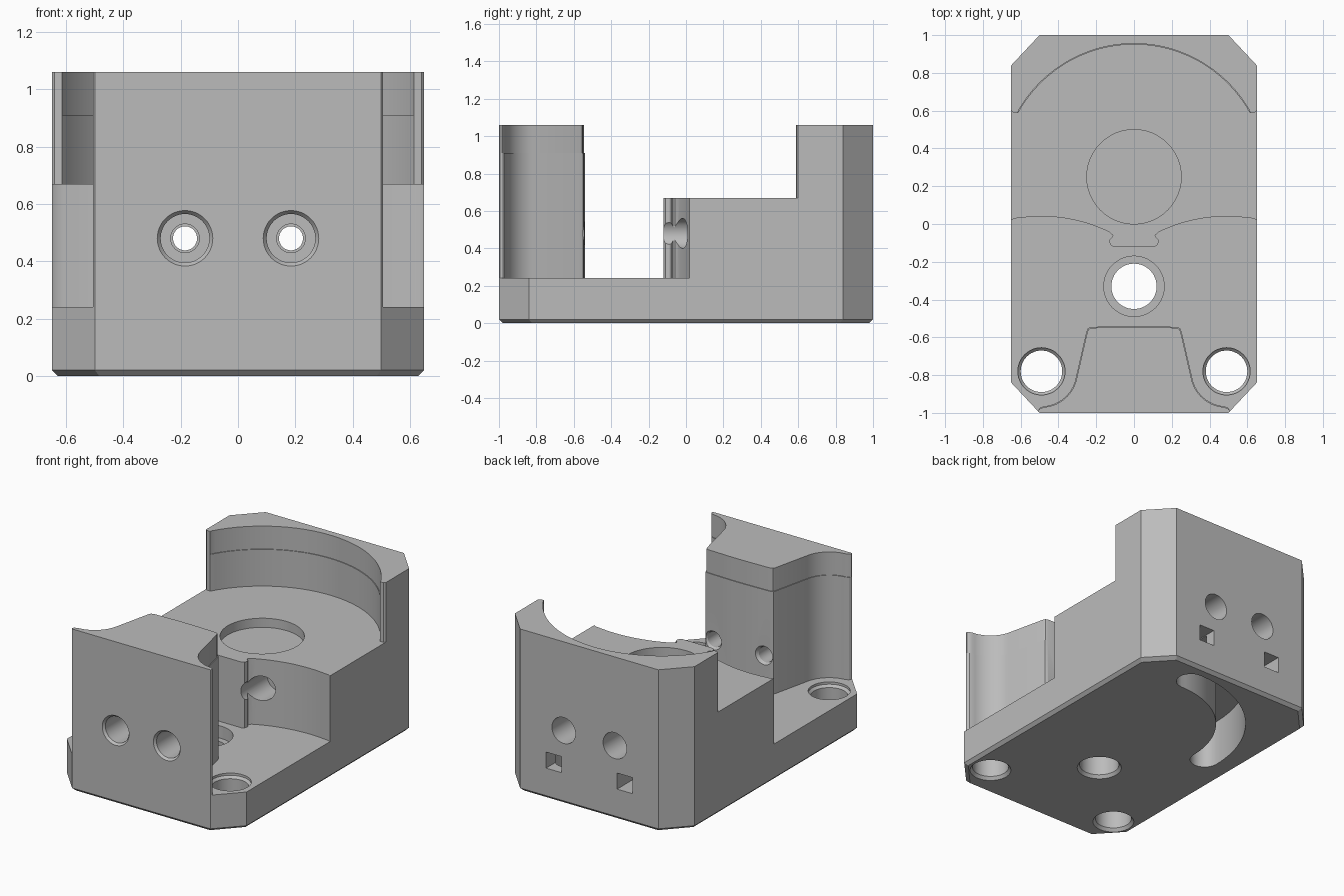
import bpy, bmesh
from math import sin, cos, radians, pi
from mathutils import Matrix, Vector

if "Cube" in bpy.data.objects:
    bpy.data.objects.remove(bpy.data.objects["Cube"])

grey = bpy.data.materials.new("machined grey")
grey.use_nodes = True
colour = (0.5, 0.5, 0.5, 1)
grey.diffuse_color = colour
grey.node_tree.nodes["Principled BSDF"].inputs["Base Color"].default_value = colour


def loft(name, rings):
    """Solid through matching rings of points, capped at both ends."""
    bm = bmesh.new()
    loops = [[bm.verts.new(p) for p in ring] for ring in rings]
    n = len(loops[0])
    for a, b in zip(loops, loops[1:]):
        for i in range(n):
            j = (i + 1) % n
            bm.faces.new((a[i], a[j], b[j], b[i]))
    bm.faces.new(loops[0][::-1])
    bm.faces.new(loops[-1])
    bmesh.ops.recalc_face_normals(bm, faces=bm.faces)
    mesh = bpy.data.meshes.new(name)
    bm.to_mesh(mesh)
    bm.free()
    mesh.materials.append(grey)
    obj = bpy.data.objects.new(name, mesh)
    bpy.context.collection.objects.link(obj)
    return obj


def prism(name, outline, z0, z1):
    return loft(name, [[(x, y, z) for x, y in outline] for z in (z0, z1)])


def arc(cx, cy, r, a0, a1, n):
    return [(cx + r * cos(radians(a0 + (a1 - a0) * i / n)),
             cy + r * sin(radians(a0 + (a1 - a0) * i / n))) for i in range(n + 1)]


def mirrored(half):
    """Close a +x half outline with its reflection."""
    return half + [(-x, y) for x, y in reversed(half)]


def bore(name, origin, stations, axis="Z"):
    """Stepped round cutter: stations are (radius, distance along the axis)."""
    turn = Matrix.Rotation(-pi / 2, 3, "X") if axis == "Y" else Matrix.Identity(3)
    rings = []
    for r, t in stations:
        rings.append([Vector(origin) + turn @ Vector((x, y, t))
                      for x, y in arc(0, 0, r, 0, 352.5, 47)])
    return loft(name, rings)


# Body: octagonal block with a chamfered lower edge
plan = [(0.65, -0.84), (0.65, 0.84), (0.5, 1), (-0.5, 1),
        (-0.65, 0.84), (-0.65, -0.84), (-0.5, -1), (0.5, -1)]
body = loft("clamp_body", [
    [(x * 0.97, y * 0.98, 0) for x, y in plan],
    [(x, y, 0.02) for x, y in plan],
    [(x, y, 1.06) for x, y in plan]])
cutters = []


# Gap between the front post and the seat block; d widens it slightly
def gap_outline(d):
    post = [(0.05, -0.54 - d), (0.23 - d, -0.545 - d), (0.245 - d, -0.552 - d), (0.252 - d, -0.57)]
    post += arc(0.49, -0.78, 0.185 + d, 192, 266, 14)
    post += [(0.497, -0.972 - d), (0.506, -0.985), (0.508, -1.1), (0.9, -1.1)]
    seat = [(0.9, 0.02), (0.65, 0.02), (0.635, 0.029), (0.61, 0.032)]
    seat += arc(0.49, -0.78, 0.82, 83, 116, 20)
    seat += [(0.112, -0.06), (0.115, -0.07), (0.128, -0.08), (0.131, -0.092),
             (0.125, -0.11), (0.11, -0.12)]
    return mirrored(post + seat)


# Round recess of the rear wall
def recess_outline(d):
    half = [(0.9, -0.3), (0.9, 0.60), (0.65, 0.60), (0.64, 0.59), (0.615, 0.588)]
    return mirrored(half + arc(0, 0.25, 0.7 + d, 30, 89, 30))


for label, outline, floor in (("gap", gap_outline, 0.24), ("recess", recess_outline, 0.67)):
    cutters.append(prism(label + "_cutter", outline(0), floor, 1.2))
    cutters.append(prism(label + "_lip_cutter", outline(0.005), 0.91, 1.25))

# Shallow round pocket in the seat
cutters.append(bore("pocket_cutter", (0, 0.25, 0), [(0.25, 0.61), (0.25, 0.8)]))

# Vertical mounting holes
cutters.append(bore("centre_hole_cutter", (0, -0.33, 0),
                    [(0.15, -0.02), (0.12, 0.02), (0.12, 0.16), (0.16, 0.16), (0.16, 0.4)]))
for side in (-1, 1):
    cutters.append(bore("corner_hole_cutter", (side * 0.49, -0.78, 0),
                        [(0.14, -0.02), (0.11, 0.02), (0.11, 0.21), (0.125, 0.225), (0.125, 0.4)]))

# Horizontal screw holes through post, seat and rear wall
for side in (-1, 1):
    at = (side * 0.185, 0, 0.48)
    cutters.append(bore("post_screw_cutter", at,
                        [(0.105, -1.01), (0.085, -0.985), (0.085, -0.72), (0.05, -0.72),
                         (0.05, -0.56), (0.07, -0.53), (0.07, -0.4)], "Y"))
    cutters.append(bore("seat_screw_cutter", at,
                        [(0.08, -0.3), (0.08, 0.15), (0.042, 0.15), (0.042, 0.8),
                         (0.085, 0.8), (0.085, 1.1)], "Y"))
    # Square windows in the back
    x = side * 0.257
    cutters.append(prism("back_window_cutter",
                         [(x - 0.055, 0.78), (x + 0.055, 0.78), (x + 0.055, 1.1), (x - 0.055, 1.1)],
                         0.2, 0.305))

# Curved blind slot underneath
slot = arc(0.25, 0.16, 0.77, 90, 180, 30)
slot += arc(-0.43, 0.16, 0.09, 180, 360, 12)[1:-1]
slot += arc(0.25, 0.16, 0.59, 180, 90, 30)
slot += arc(0.25, 0.84, 0.09, -90, 90, 12)[1:-1]
cutters.append(prism("slot_cutter", slot, -0.1, 0.3))

# Carve the block
bpy.ops.object.select_all(action="DESELECT")
bpy.context.view_layer.objects.active = body
body.select_set(True)
for cutter in cutters:
    cut = body.modifiers.new("cut", "BOOLEAN")
    cut.operation = "DIFFERENCE"
    cut.solver = "EXACT"
    cut.object = cutter
    bpy.ops.object.modifier_apply(modifier=cut.name)
for cutter in cutters:
    bpy.data.objects.remove(cutter)
bpy.ops.object.shade_smooth_by_angle(angle=radians(25))
